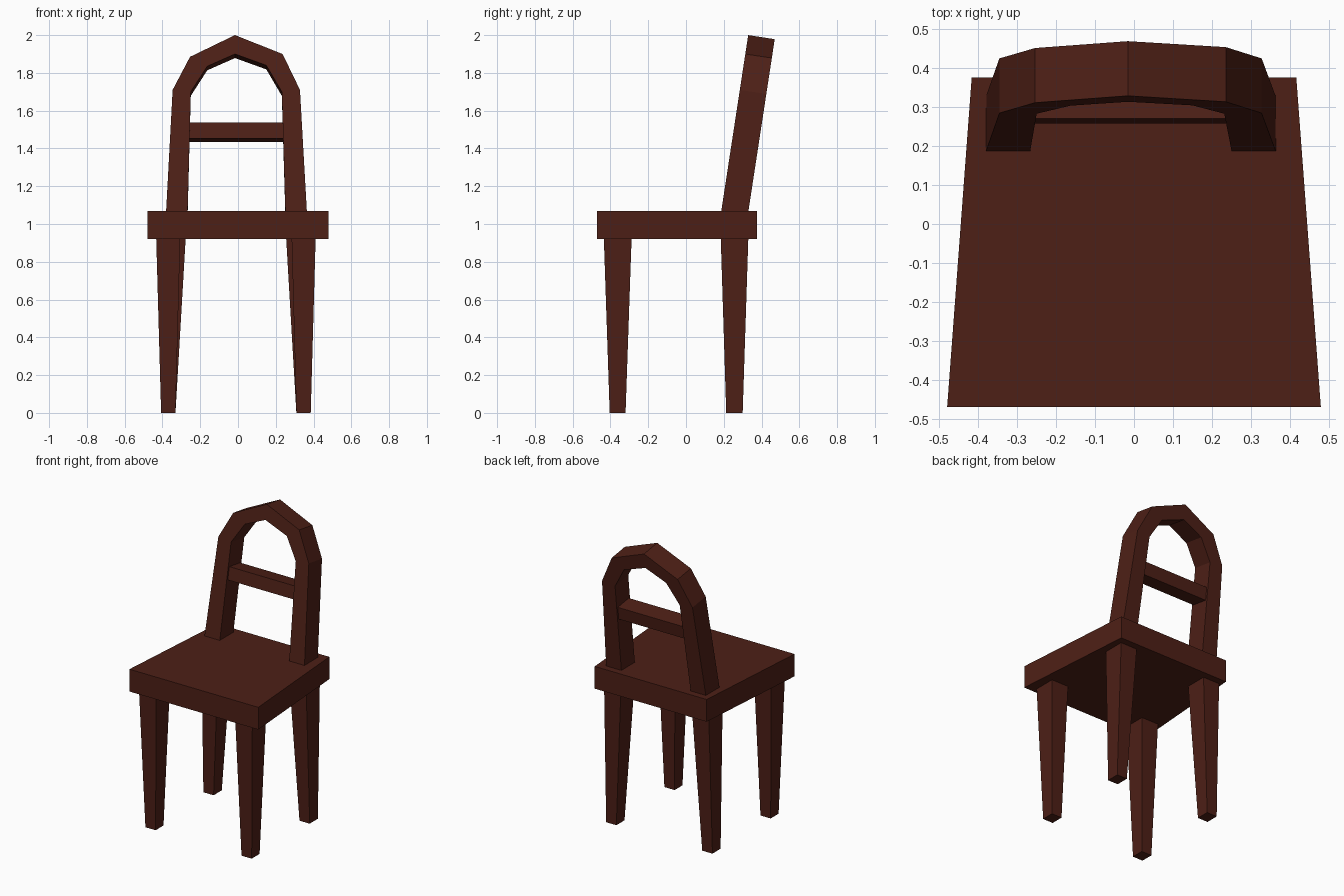
import bpy
from mathutils import Vector

if "Cube" in bpy.data.objects:
    bpy.data.objects.remove(bpy.data.objects["Cube"])

CX = -0.011                    # centre line of legs and backrest
LEAN = 0.153                   # backrest lean: y per unit of z
BACK = Vector((0, 1, -LEAN)).normalized()   # direction through the backrest

wood = bpy.data.materials.new("dark_wood")
wood.diffuse_color = (0.075, 0.014, 0.008, 1)
wood.use_nodes = True
wood.node_tree.nodes["Principled BSDF"].inputs["Base Color"].default_value = wood.diffuse_color


def make(name, verts, faces):
    mesh = bpy.data.meshes.new(name)
    mesh.from_pydata(verts, [], faces)
    mesh.materials.append(wood)
    obj = bpy.data.objects.new(name, mesh)
    bpy.context.collection.objects.link(obj)
    bpy.context.view_layer.objects.active = obj
    bpy.ops.object.mode_set(mode='EDIT')
    bpy.ops.mesh.select_all(action='SELECT')
    bpy.ops.mesh.normals_make_consistent(inside=False)
    bpy.ops.object.mode_set(mode='OBJECT')
    return obj


def loft(name, low, high):
    """Closed solid between two matching four-sided outlines."""
    sides = [(i, (i + 1) % 4, (i + 1) % 4 + 4, i + 4) for i in range(4)]
    return make(name, low + high, [(3, 2, 1, 0), (4, 5, 6, 7)] + sides)


def rect(x0, x1, y0, y1, z):
    return [(x0, y0, z), (x1, y0, z), (x1, y1, z), (x0, y1, z)]


def lean_point(x, z, inset=0.0):
    """Point on the leaning front plane of the backrest."""
    return Vector((x, 0.187 + LEAN * (z - 1.07), z)) + BACK * inset


# Seat: tapered towards the back
def seat_outline(z):
    return [(-0.48, -0.47, z), (0.48, -0.47, z), (0.417, 0.376, z), (-0.417, 0.376, z)]


loft("seat", seat_outline(0.92), seat_outline(1.07))

# Legs: tapered, back pair splayed outwards
leg_shapes = {
    "front_leg": ((0.32, 0.396, -0.404, -0.32), (0.295, 0.422, -0.435, -0.288)),
    "back_leg": ((0.32, 0.396, 0.213, 0.30), (0.266, 0.39, 0.184, 0.33)),
}
for part, (foot, top) in leg_shapes.items():
    for side, s in (("left", -1), ("right", 1)):
        low, high = [rect(CX + s * a, CX + s * b, c, d, z)
                     for (a, b, c, d), z in ((foot, 0), (top, 0.925))]
        loft(f"{part}_{side}", low, high)

# Backrest arch: outer and inner outlines, given left foot to right foot
outer = [(-0.381, 1.06), (-0.346, 1.71), (-0.254, 1.885), (-0.016, 2.0),
         (0.236, 1.90), (0.328, 1.71), (0.365, 1.06)]
inner = [(-0.267, 1.06), (-0.25, 1.70), (-0.163, 1.835), (-0.016, 1.90),
         (0.15, 1.84), (0.232, 1.70), (0.251, 1.06)]
depth = 0.142
verts = []
for o, i in zip(outer, inner):
    verts += [lean_point(*o), lean_point(*i), lean_point(*i, depth), lean_point(*o, depth)]
last = len(verts) - 4
faces = [(0, 1, 2, 3), (last + 3, last + 2, last + 1, last)]
for n in range(len(outer) - 1):
    for k in range(4):
        a, b = 4 * n + k, 4 * n + (k + 1) % 4
        faces.append((a, b, b + 4, a + 4))
make("backrest_arch", verts, faces)

# Cross rail between the posts
def rail_outline(z):
    xl, xr = CX - 0.27, CX + 0.27
    return [lean_point(xl, z, 0.012), lean_point(xr, z, 0.012),
            lean_point(xr, z, 0.13), lean_point(xl, z, 0.13)]


loft("cross_rail", rail_outline(1.455), rail_outline(1.54))
